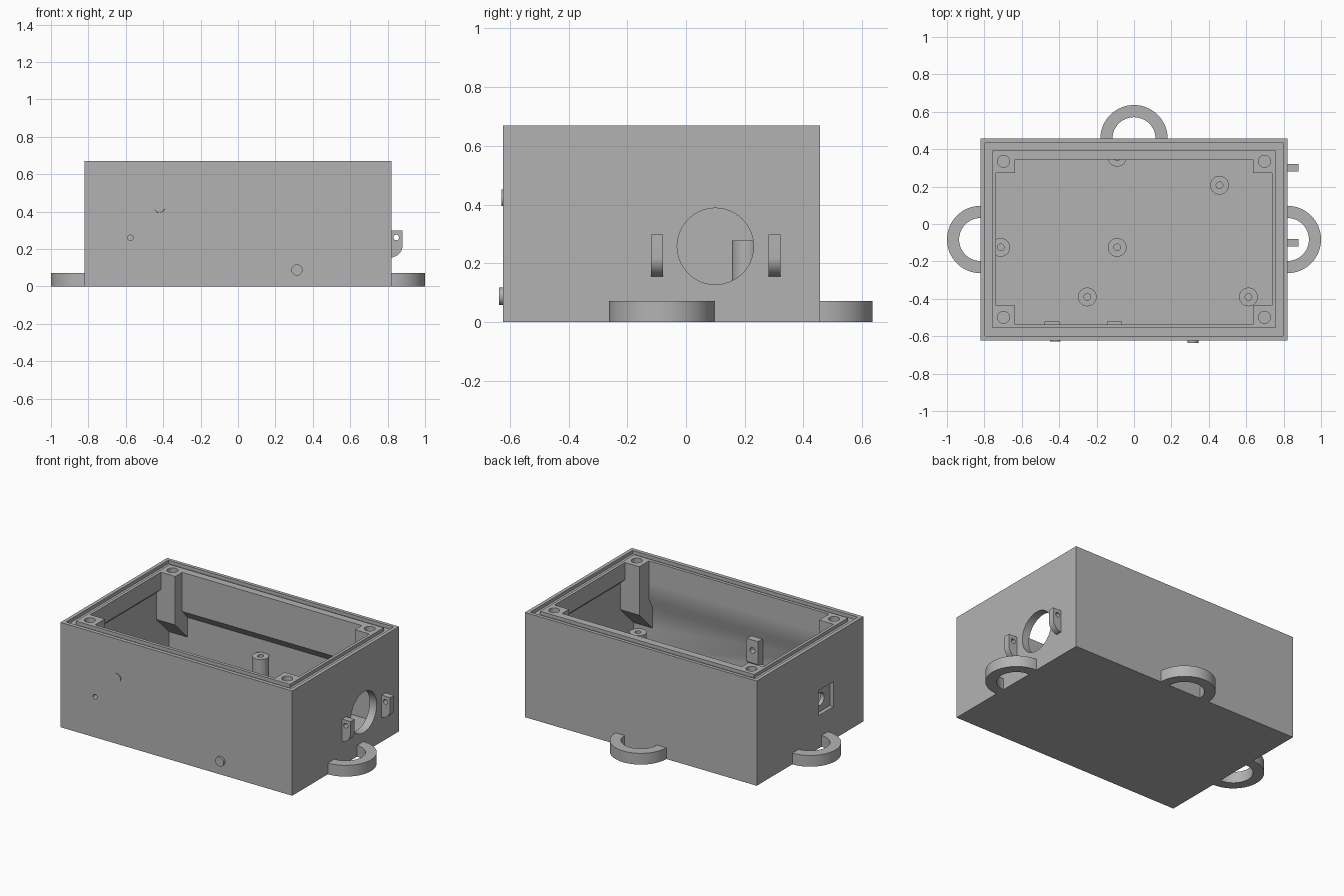
import bpy, bmesh
from math import cos, sin, pi

cube = bpy.data.objects.get("Cube")
if cube:
    bpy.data.objects.remove(cube, do_unlink=True)

grey = bpy.data.materials.new("plain grey")
grey.use_nodes = True
GREY = (0.45, 0.45, 0.45, 1)
grey.diffuse_color = GREY
grey.node_tree.nodes["Principled BSDF"].inputs["Base Color"].default_value = GREY

AXES = {"x": lambda u, v, w: (w, u, v),
        "y": lambda u, v, w: (u, w, v),
        "z": lambda u, v, w: (u, v, w)}


def loft(name, layers):
    """Closed solid through matching loops of points."""
    bm = bmesh.new()
    loops = [[bm.verts.new(p) for p in layer] for layer in layers]
    bm.faces.new(loops[0])
    bm.faces.new(loops[-1])
    for a, b in zip(loops, loops[1:]):
        for i in range(len(a)):
            j = (i + 1) % len(a)
            bm.faces.new((a[i], a[j], b[j], b[i]))
    bmesh.ops.recalc_face_normals(bm, faces=bm.faces)
    mesh = bpy.data.meshes.new(name)
    bm.to_mesh(mesh)
    bm.free()
    mesh.materials.append(grey)
    obj = bpy.data.objects.new(name, mesh)
    bpy.context.collection.objects.link(obj)
    return obj


def prism(name, outline, lo, hi, axis="z"):
    put = AXES[axis]
    return loft(name, [[put(u, v, w) for u, v in outline] for w in (lo, hi)])


def rect(x0, x1, y0, y1):
    return [(x0, y0), (x1, y0), (x1, y1), (x0, y1)]


def arc(cx, cy, r, start, end, n):
    return [(cx + r * cos(start + (end - start) * i / n),
             cy + r * sin(start + (end - start) * i / n)) for i in range(n + 1)]


def cylinder(name, cx, cy, r, lo, hi, axis="z", n=40):
    return prism(name, arc(cx, cy, r, 0, 2 * pi, n)[:-1], lo, hi, axis)


def cut(obj, cutter):
    cutter.hide_render = True
    mod = obj.modifiers.new("cut", "BOOLEAN")
    mod.operation = "DIFFERENCE"
    mod.solver = "EXACT"
    mod.object = cutter
    bpy.context.view_layer.objects.active = obj
    bpy.ops.object.modifier_apply(modifier=mod.name)
    bpy.data.objects.remove(cutter, do_unlink=True)


H = 0.67
FRONT, BACK, SIDE = -0.623, 0.456, 0.82
parts = []

# Box shell
body = prism("box_body", rect(-SIDE, SIDE, FRONT, BACK), 0, H)
parts.append(body)

# Cavity narrows under the rim, first at front and back, then at the sides
levels = [(0.05, 0.77, -0.57, 0.40), (0.36, 0.77, -0.57, 0.40),
          (0.42, 0.77, -0.536, 0.344), (0.53, 0.77, -0.536, 0.344),
          (0.56, 0.738, -0.536, 0.344), (0.75, 0.738, -0.536, 0.344)]
cavity = loft("cavity", [[(x, y, z) for x, y in rect(-w, w, y0, y1)]
                         for z, w, y0, y1 in levels])

# Corner posts with sloped undersides are left standing in the cavity
for s in (-1, 1):
    for inner, out in ((0.274, 0.18), (-0.437, -0.18)):
        side = [(inner, 0.8), (inner, 0.36), (inner + out, 0.18), (inner + out, 0.8)]
        cut(cavity, prism("post", side, *sorted((s * 0.636, s * 0.85)), "x"))
cut(body, cavity)

# Seal groove around the rim
groove = prism("groove", rect(-0.797, 0.797, -0.598, 0.434), H - 0.022, H + 0.05)
cut(groove, prism("groove_core", rect(-0.757, 0.757, -0.557, 0.392), H - 0.1, H + 0.1))
cut(body, groove)

# Screw holes in the posts
for x in (-0.698, 0.698):
    for y in (-0.499, 0.335):
        cut(body, cylinder("screw_hole", x, y, 0.032, 0.46, 0.8, n=32))

# Wall openings
cut(body, cylinder("round_opening", 0.10, 0.258, 0.13, 0.7, 0.9, "x", 64))
cut(body, cylinder("pin_hole", -0.575, 0.26, 0.015, -0.7, -0.5, "y", 24))
cut(body, prism("square_recess", rect(-0.32, -0.166, 0.21, 0.37), -0.9, -0.795, "x"))
cut(body, cylinder("recess_hole", -0.22, 0.29, 0.04, -0.9, -0.7, "x", 32))

# Half-ring mounting loops on left, right and back
half_ring = ([(-0.01, -0.18)] + arc(0, 0, 0.18, -pi / 2, pi / 2, 32) + [(-0.01, 0.18)]
             + [(-0.01, 0.115)] + arc(0, 0, 0.115, pi / 2, -pi / 2, 32) + [(-0.01, -0.115)])
for name, cx, cy, a in (("left_loop", SIDE, -0.083, 0), ("right_loop", -SIDE, -0.083, pi),
                        ("back_loop", 0, BACK, pi / 2)):
    outline = [(cx + u * cos(a) - v * sin(a), cy + u * sin(a) + v * cos(a))
               for u, v in half_ring]
    parts.append(prism(name, outline, 0, 0.072))

# Outer hinge tabs beside the round opening
tab_side = [(0.81, 0.298), (0.88, 0.298)] + arc(0.815, 0.22, 0.065, 0, -pi / 2, 16) + [(0.81, 0.155)]
for name, y in (("front_outer_tab", -0.119), ("back_outer_tab", 0.281)):
    tab = prism(name, tab_side, y, y + 0.04, "y")
    cut(tab, cylinder("tab_hole", 0.846, 0.262, 0.015, y - 0.1, y + 0.1, "y", 24))
    parts.append(tab)

# Inner tabs on the front wall
inner_side = [(-0.58, 0.367), (-0.522, 0.367), (-0.522, 0.22), (-0.58, 0.16)]
for name, x in (("right_inner_tab", -0.438), ("left_inner_tab", -0.104)):
    tab = prism(name, inner_side, x - 0.04, x + 0.04, "x")
    cut(tab, cylinder("tab_hole", x, 0.30, 0.018, -0.56, -0.4, "y", 24))
    parts.append(tab)

# Standoffs on the floor
spots = [(0.457, 0.207), (0.612, -0.39), (-0.25, -0.39),
         (-0.09, -0.125), (-0.713, -0.125), (-0.09, 0.357)]
for i, (x, y) in enumerate(spots):
    post = cylinder(f"standoff_{i + 1}", x, y, 0.05, 0.04, 0.277)
    cut(post, cylinder("standoff_hole", x, y, 0.018, 0.1, 0.4, n=24))
    parts.append(post)

# Front button and the slanted nub
parts.append(cylinder("front_button", 0.315, 0.088, 0.03, -0.637, -0.6, "y", 32))
nub = [[(x, y, z + dz) for x, z in arc(-0.42, 0.42, 0.028, 0, 2 * pi, 24)[:-1]]
       for y, dz in ((-0.61, 0.0), (-0.628, 0.004))]
parts.append(loft("front_nub", nub))

# Smooth the round surfaces and keep the edges sharp
bpy.ops.object.select_all(action="DESELECT")
for obj in parts:
    obj.select_set(True)
bpy.context.view_layer.objects.active = body
bpy.ops.object.shade_smooth_by_angle()
